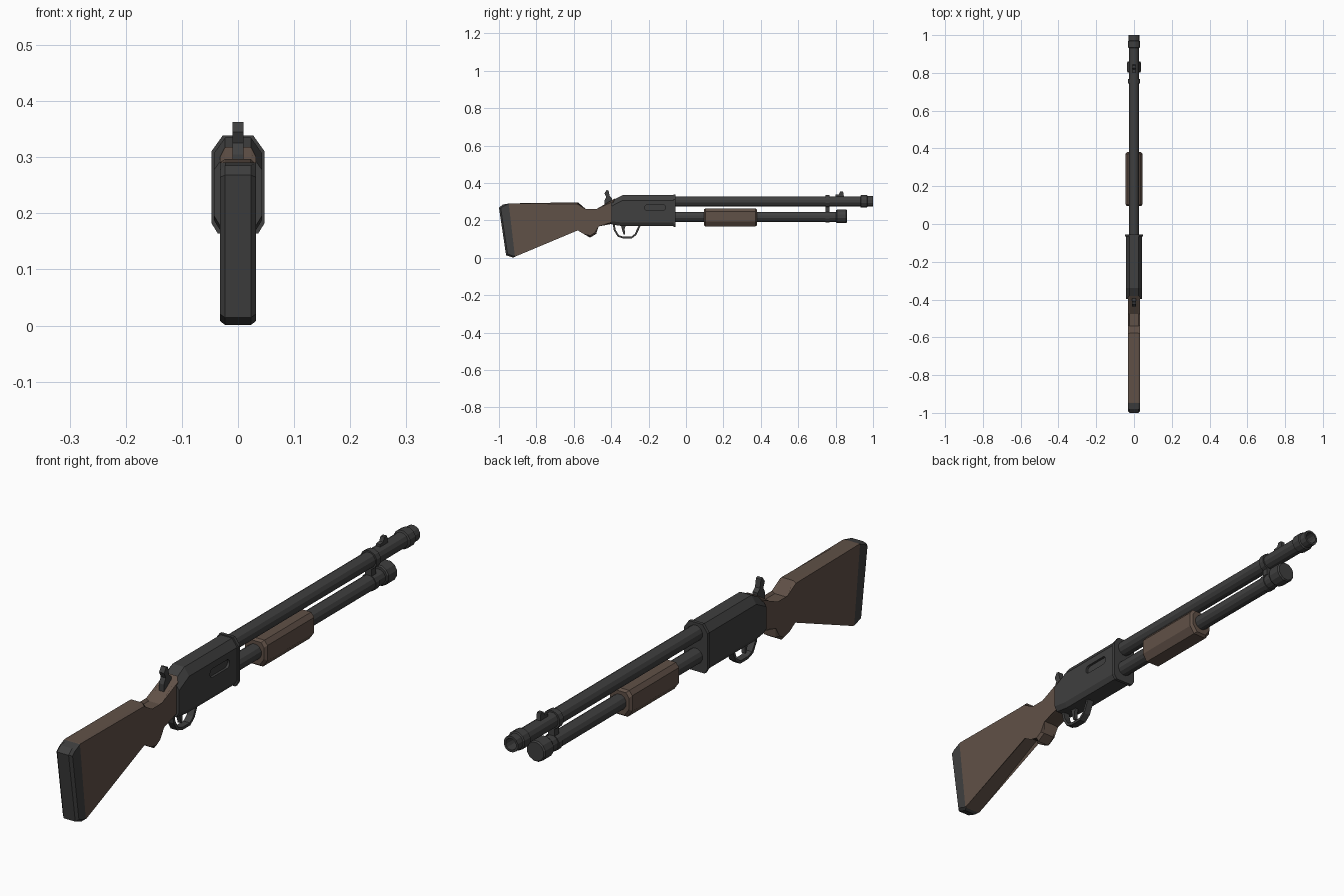
import bpy, bmesh, math
from mathutils import Vector

cube = bpy.data.objects.get("Cube")
if cube:
    bpy.data.objects.remove(cube)


def material(name, color):
    m = bpy.data.materials.new(name)
    m.use_nodes = True
    m.diffuse_color = (*color, 1)
    bsdf = m.node_tree.nodes["Principled BSDF"]
    bsdf.inputs["Base Color"].default_value = (*color, 1)
    bsdf.inputs["Roughness"].default_value = 0.7
    return m


METAL = material("dark gunmetal", (0.05, 0.05, 0.05))
WOOD = material("brown wood", (0.118, 0.082, 0.063))


def finish(name, bm, *mats):
    bmesh.ops.recalc_face_normals(bm, faces=bm.faces)
    mesh = bpy.data.meshes.new(name)
    bm.to_mesh(mesh)
    bm.free()
    for m in mats:
        mesh.materials.append(m)
    obj = bpy.data.objects.new(name, mesh)
    bpy.context.collection.objects.link(obj)
    return obj


def loft(rings, closed=False):
    """Skin equal-sized point rings; cap the ends unless closed."""
    bm = bmesh.new()
    loops = [[bm.verts.new(p) for p in ring] for ring in rings]
    n = len(loops[0])
    pairs = list(zip(loops, loops[1:])) + ([(loops[-1], loops[0])] if closed else [])
    for a, b in pairs:
        for i in range(n):
            j = (i + 1) % n
            bm.faces.new((a[i], a[j], b[j], b[i]))
    if not closed:
        bm.faces.new(loops[0])
        bm.faces.new(loops[-1])
    return bm


def turned(name, z, profile, mat=METAL, sides=12):
    """Round part along y from (y, radius) pairs."""
    angles = [math.tau * (i + 0.5) / sides for i in range(sides)]
    rings = [[(r * math.cos(a), y, z + r * math.sin(a)) for a in angles]
             for y, r in profile]
    return finish(name, loft(rings), mat)


def chamfered(y, w, low, high, top, bottom):
    """Octagonal section; top and bottom are (x, z) chamfers."""
    half = [(w - bottom[0], low), (w, low + bottom[1]),
            (w, high - top[1]), (w - top[0], high)]
    return [(x, y, z) for x, z in half] + [(-x, y, z) for x, z in reversed(half)]


def side_profile(points, w, chamfer=0):
    """Solid from a (y, z) outline, 2w wide, with chamfered rims."""
    bm = loft([[(x, y, z) for y, z in points] for x in (-w, w)])
    if chamfer:
        rims = [e for e in bm.edges if abs(e.verts[0].co.x - e.verts[1].co.x) < 1e-6]
        bmesh.ops.bevel(bm, geom=rims, offset=chamfer, segments=1, affect='EDGES')
    return bm


# Stock, with the butt pad as a cut section at the rear
stock = side_profile([(-1.0, .268), (-.98, .285), (-.945, .291), (-.578, .297),
                      (-.54, .252), (-.476, .252), (-.38, .318), (-.38, .185),
                      (-.476, .176), (-.48, .128), (-.513, .108), (-.54, .134),
                      (-.578, .157), (-.91, .008), (-.925, .001), (-.962, .014)],
                     .032, .009)
pad_co, pad_no = Vector((0, -.948, .291)), Vector((0, .28, .033))
bmesh.ops.bisect_plane(stock, geom=stock.verts[:] + stock.edges[:] + stock.faces[:],
                       plane_co=pad_co, plane_no=pad_no)
for f in stock.faces:
    f.material_index = int((f.calc_center_median() - pad_co).dot(pad_no) < 0)
finish("stock_and_butt_pad", stock, WOOD, METAL)

# Receiver with a sloped rear and a raised front flange
TOP, BOTTOM = (.02, .028), (.011, .018)
receiver = finish("receiver", loft([
    chamfered(-.397, .043, .178, .305, TOP, BOTTOM),
    chamfered(-.34, .043, .17, .335, TOP, BOTTOM),
    chamfered(-.06, .043, .17, .335, TOP, BOTTOM)]), METAL)
finish("receiver_flange", loft([chamfered(y, .047, .164, .339, TOP, BOTTOM)
                                for y in (-.067, -.055)]), METAL)

# Ejection port, a shallow rounded slot on the left side
slot = []
for i in range(16):
    a = math.tau * (i + .5) / 16
    slot.append((-.165 + math.copysign(.04, math.cos(a)) + .016 * math.cos(a),
                 .268 + .016 * math.sin(a)))
cutter = finish("port_cutter", loft([[(x, y, z) for y, z in slot] for x in (.034, .06)]), METAL)
cutter.hide_render = True
cutter.hide_set(True)
cut = receiver.modifiers.new("port", 'BOOLEAN')
cut.operation = 'DIFFERENCE'
cut.solver = 'EXACT'
cut.object = cutter

# Barrel with muzzle ring and bore, magazine tube with end cap
turned("barrel", .302, [(-.07, .028), (.932, .028), (.935, .034), (.968, .034),
                        (.971, .029), (1.0, .029), (1.0, .021), (.93, .021)])
turned("magazine_tube", .219, [(-.07, .028), (.81, .028)])
turned("magazine_cap", .222, [(.803, .034), (.808, .038), (.855, .038), (.86, .034)])

# Bracket joining barrel and tube
turned("barrel_band", .302, [(.745, .034), (.768, .034)])
turned("tube_band", .219, [(.745, .031), (.768, .031)])
finish("band_link", side_profile([(.745, .22), (.768, .22), (.768, .3), (.745, .3)], .013), METAL)

# Sliding forend
F_TOP, F_BOTTOM = (.012, .016), (.018, .026)
finish("forend", loft([chamfered(y, .045 - s, .168 + s, .265 - s, F_TOP, F_BOTTOM)
                       for y, s in ((.095, .007), (.104, 0), (.371, 0), (.38, .007))]), WOOD)

# Sights and hammer
finish("front_sight", side_profile([(.80, .322), (.845, .322), (.84, .355),
                                    (.825, .355), (.818, .34), (.80, .338)], .008), METAL)
finish("hammer", side_profile([(-.437, .275), (-.395, .29), (-.395, .318), (-.408, .33),
                               (-.414, .36), (-.424, .363), (-.436, .345), (-.427, .325),
                               (-.437, .305)], .01), METAL)

# Trigger guard as a flat strip bent along a path, and trigger
path = [Vector(p) for p in ((-.388, .19), (-.381, .148), (-.362, .117), (-.335, .108),
                            (-.292, .108), (-.27, .125), (-.244, .18))]
outer, inner = [], []
for i, p in enumerate(path):
    d = (path[min(i + 1, len(path) - 1)] - path[max(i - 1, 0)]).normalized() * .005
    side = Vector((-d.y, d.x))
    outer.append(p - side)
    inner.append(p + side)
finish("trigger_guard", loft([[(-.013, *o), (.013, *o), (.013, *n), (-.013, *n)]
                              for o, n in zip(outer, inner)]), METAL)
finish("trigger", side_profile([(-.35, .185), (-.318, .185), (-.328, .155), (-.326, .125),
                                (-.334, .125), (-.342, .15)], .007), METAL)
